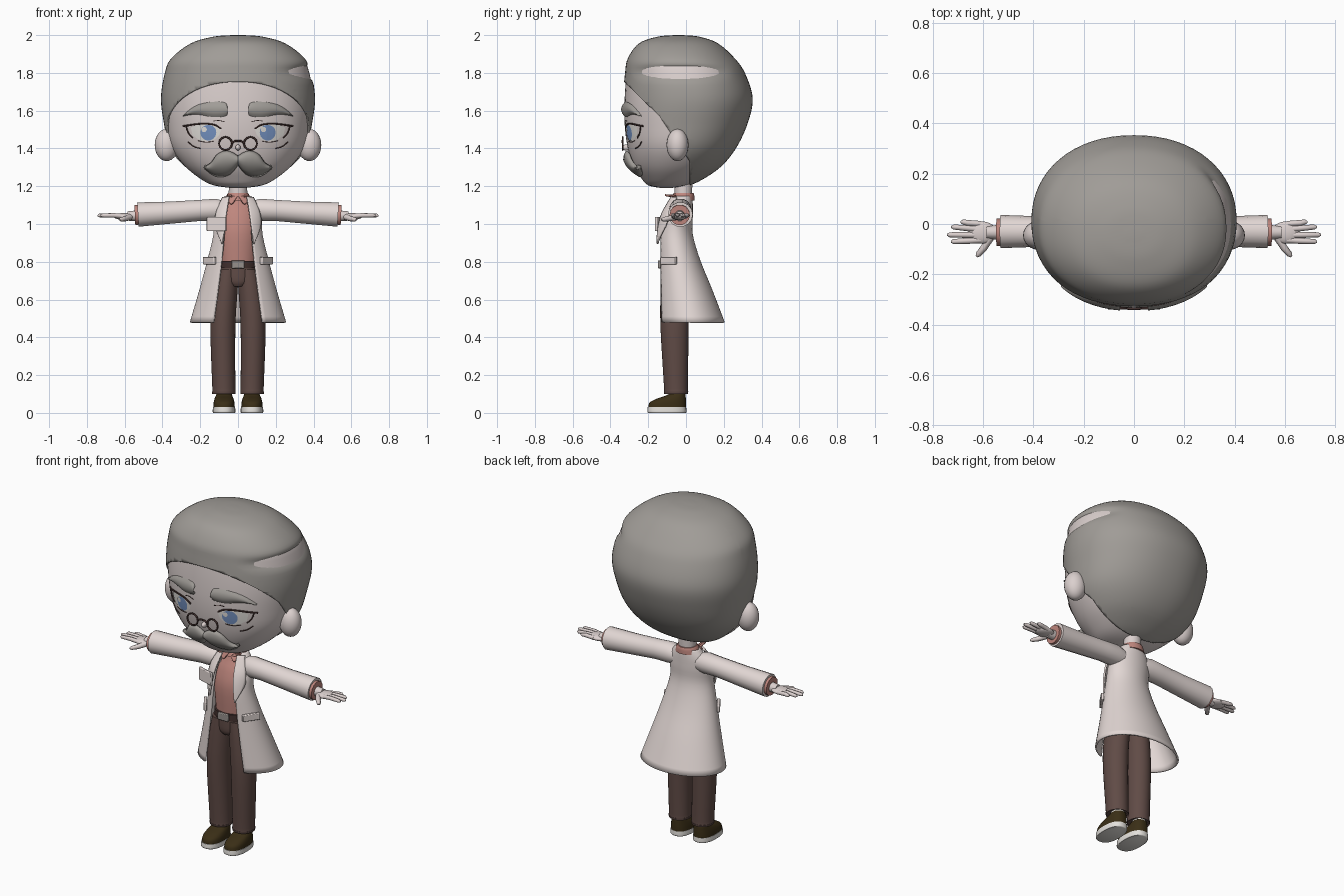
import bpy, bmesh, math
from mathutils import Vector
from mathutils.bvhtree import BVHTree

cube = bpy.data.objects.get("Cube")
if cube:
    bpy.data.objects.remove(cube, do_unlink=True)


def material(name, rgb):
    lin = [(c / 255 / 12.92 if c < 11 else ((c / 255 + 0.055) / 1.055) ** 2.4) for c in rgb] + [1]
    m = bpy.data.materials.new(name)
    m.use_nodes = True
    m.diffuse_color = lin
    bsdf = next(n for n in m.node_tree.nodes if n.type == "BSDF_PRINCIPLED")
    bsdf.inputs["Base Color"].default_value = lin
    return m


SKIN = material("pale skin", (219, 208, 206))
COAT = material("coat white", (226, 215, 212))
HAIR = material("grey hair", (160, 156, 151))
SHIRT = material("salmon shirt", (190, 134, 125))
PANTS = material("brown trousers", (96, 75, 70))
SHOE = material("dark olive leather", (58, 46, 22))
WHITE = material("off white", (228, 225, 220))
BLUE = material("eye blue", (118, 148, 196))
LINE = material("dark brown line", (66, 48, 46))
METAL = material("buckle grey", (150, 144, 140))


def finish(ob, mat, angle=40):
    if not ob.data.materials:
        ob.data.materials.append(mat)
    bpy.ops.object.select_all(action="DESELECT")
    ob.select_set(True)
    bpy.context.view_layer.objects.active = ob
    bpy.ops.object.shade_smooth_by_angle(angle=math.radians(angle))
    return ob


def make(name, mat, verts, faces, angle=40):
    me = bpy.data.meshes.new(name)
    me.from_pydata(verts, [], faces)
    ob = bpy.data.objects.new(name, me)
    bpy.context.collection.objects.link(ob)
    return finish(ob, mat, angle)


def smooth(rows, n):
    """Catmull-Rom interpolation of a list of tuples."""
    out, p = [], [rows[0]] + list(rows) + [rows[-1]]
    for i in range(1, len(p) - 2):
        for k in range(n):
            t = k / n
            out.append(tuple(b + 0.5 * t * (c - a + t * (2 * a - 5 * b + 4 * c - d + t * (3 * (b - c) + d - a)))
                             for a, b, c, d in zip(*p[i - 1:i + 3])))
    return out + [tuple(rows[-1])]


def rings(rows, seg=32, steps=4, power=2, cx=0, gap=False, cap=True):
    """Stacked ovals: rows of (z, front y, back y, half width, x shift or front gap)."""
    verts, faces = [], []
    rows = smooth(rows, steps)
    n = seg + 1 if gap else seg
    for z, y0, y1, rx, extra in rows:
        t0 = math.asin(min(0.95, extra / rx)) if gap else 0
        for k in range(n):
            t = t0 + (2 * math.pi - 2 * t0) * k / seg
            s, c = math.sin(t), -math.cos(t)
            verts.append((cx + (0 if gap else extra) + rx * math.copysign(abs(s) ** (2 / power), s),
                          (y0 + y1) / 2 + (y1 - y0) / 2 * math.copysign(abs(c) ** (2 / power), c), z))
    for j in range(len(rows) - 1):
        for k in range(seg):
            a, b = j * n + k, j * n + (k + 1) % n
            faces.append((a, b, b + n, a + n))
    if cap and not gap:
        faces += [tuple(reversed(range(n))), tuple(range(len(verts) - n, len(verts)))]
    return verts, faces


def loft(name, mat, rows, **kw):
    return make(name, mat, *rings([tuple(r) + (0,) * (5 - len(r)) for r in rows], **kw))


def tube(name, mat, pts, radii, cyclic=False, res=3):
    cu = bpy.data.curves.new(name, "CURVE")
    cu.dimensions, cu.bevel_depth, cu.bevel_resolution, cu.use_fill_caps = "3D", 1, res, True
    sp = cu.splines.new("POLY")
    sp.points.add(len(pts) - 1)
    for i, p in enumerate(pts):
        sp.points[i].co = (*p, 1)
        sp.points[i].radius = radii[i] if isinstance(radii, (list, tuple)) else radii
    sp.use_cyclic_u = cyclic
    ob = bpy.data.objects.new(name, cu)
    bpy.context.collection.objects.link(ob)
    bpy.ops.object.select_all(action="DESELECT")
    ob.select_set(True)
    bpy.context.view_layer.objects.active = ob
    bpy.ops.object.convert(target="MESH")
    return finish(bpy.context.view_layer.objects.active, mat, 50)


def ball(name, mat, loc, scale):
    bpy.ops.mesh.primitive_uv_sphere_add(segments=24, ring_count=14, location=loc)
    ob = bpy.context.object
    ob.name, ob.scale = name, scale
    return finish(ob, mat)


def box(name, mat, loc, size, rot=(0, 0, 0), bevel=0.004):
    bpy.ops.mesh.primitive_cube_add(size=1, location=loc, rotation=rot)
    ob = bpy.context.object
    ob.name, ob.scale = name, size
    bpy.ops.object.transform_apply(location=False, rotation=False, scale=True)
    mod = ob.modifiers.new("soft edge", "BEVEL")
    mod.width, mod.segments = bevel, 2
    return finish(ob, mat)


def project(tree, x, z, off):
    hit = tree.ray_cast(Vector((x, -2, z)), Vector((0, 1, 0)))[0]
    return (x, (hit.y if hit else -0.1) - off, z)


def patch(name, mat, tree, top, bottom, off, bulge=0, thick=0, m=6):
    """Strip between two outlines, draped over a surface seen from the front."""
    up, lo = smooth(top, 5), smooth(bottom, 5)
    verts, faces = [], []
    for a, b in zip(up, lo):
        for j in range(m + 1):
            v = j / m
            verts.append(project(tree, a[0] + (b[0] - a[0]) * v, a[1] + (b[1] - a[1]) * v,
                                 off + bulge * math.sin(math.pi * v) ** 0.7))
    for i in range(len(up) - 1):
        for j in range(m):
            k = i * (m + 1) + j
            faces.append((k, k + 1, k + m + 2, k + m + 1))
    if up[-1][0] < up[0][0]:
        faces = [f[::-1] for f in faces]
    ob = make(name, mat, verts, faces)
    if thick:
        mod = ob.modifiers.new("thickness", "SOLIDIFY")
        mod.thickness, mod.offset = thick, -1
    return ob


# Head
head_rows = [(1.19, -.13, -.08, .03), (1.205, -.2, 0, .13), (1.24, -.235, .08, .2), (1.31, -.28, .18, .285),
             (1.41, -.31, .26, .355), (1.53, -.325, .32, .385), (1.66, -.325, .345, .4), (1.79, -.315, .305, .38),
             (1.87, -.3, .25, .345), (1.95, -.24, .16, .24), (1.985, -.14, .06, .12), (1.993, -.05, -.03, .02)]
head = loft("head", SKIN, head_rows, seg=64, power=2.15)
face = BVHTree.FromPolygons([v.co for v in head.data.vertices], [tuple(p.vertices) for p in head.data.polygons])

# Hair shell, cut along the hairline, with a side parting
hair = loft("hair", HAIR, [(z + (.007 if z > 1.5 else -.004), a - .008, b + .008, r + .008) for z, a, b, r in head_rows],
            seg=64, power=2.15, steps=6)
line = [(-.36, 1.785), (-.14, 1.57), (.02, 1.33), (.021, 1.1)]
bm = bmesh.new()
bm.from_mesh(hair.data)
for (ya, za), (yb, zb) in zip(line, line[1:]):
    bmesh.ops.bisect_plane(bm, geom=bm.verts[:] + bm.edges[:] + bm.faces[:], plane_co=(0, ya, za),
                           plane_no=(0, za - zb, yb - ya))


def below_hairline(c):
    for (ya, za), (yb, zb) in zip(line, line[1:]):
        if ya <= c.y < yb:
            return c.z < za + (zb - za) * (c.y - ya) / (yb - ya)
    return False


bmesh.ops.delete(bm, geom=[f for f in bm.faces if below_hairline(f.calc_center_median())], context="FACES")
for v in bm.verts:
    if v.co.x > .2:
        fade = max(0, 1 - ((v.co.y + .03) / .27) ** 2)
        v.co.x -= .035 * fade * math.exp(-((v.co.z - 1.805) / .03) ** 2)
bm.to_mesh(hair.data)
bm.free()
finish(hair, HAIR)
mod = hair.modifiers.new("thickness", "SOLIDIFY")
mod.thickness, mod.offset = .012, -1

# Paired face parts
for s, side in ((1, "left"), (-1, "right")):
    def flip(pts):
        return [(s * x, z) for x, z in pts]

    def stroke(name, pts, r=.004):
        tube(f"{side}_{name}", LINE, [project(face, x, z, .003) for x, z in smooth(flip(pts), 4)], r, res=1)

    ball(f"{side}_ear", SKIN, (s * .378, -.045, 1.418), (.063, .058, .085))
    patch(f"{side}_eyebrow", HAIR, face, flip([(.055, 1.62), (.07, 1.643), (.13, 1.647), (.2, 1.635), (.25, 1.61), (.29, 1.575)]),
          flip([(.055, 1.59), (.065, 1.572), (.13, 1.566), (.2, 1.578), (.25, 1.578), (.29, 1.57)]), .004, .016)
    patch(f"{side}_eye_white", WHITE, face, flip([(.09, 1.5), (.13, 1.525), (.2, 1.528), (.25, 1.51)]),
          flip([(.1, 1.47), (.13, 1.445), (.19, 1.44), (.24, 1.47)]), .003)
    oval = [(math.cos(t), math.sin(t)) for t in (math.pi * k / 8 for k in range(9))]
    patch(f"{side}_iris", BLUE, face, [(s * (.157 + .042 * c), 1.486 + .038 * h) for c, h in oval[::-1]],
          [(s * (.157 + .042 * c), 1.486 - .044 * h) for c, h in oval[::-1]], .006)
    gx = s * .157 - .022
    patch(f"{side}_eye_glint", WHITE, face, [(gx - .014 * c, 1.5 + .014 * h) for c, h in oval],
          [(gx - .014 * c, 1.5 - .014 * h) for c, h in oval], .009)
    stroke("upper_lash", [(.09, 1.505), (.13, 1.526), (.2, 1.53), (.29, 1.518)], .005)
    stroke("eyelid_crease", [(.07, 1.54), (.1, 1.548), (.13, 1.545)], .002)
    stroke("outer_lash", [(.275, 1.515), (.262, 1.48), (.24, 1.455)])
    stroke("lower_lash", [(.13, 1.437), (.17, 1.433), (.21, 1.44)], .002)
    stroke("cheek_line", [(.2, 1.4), (.235, 1.41), (.265, 1.435)], .003)
    patch(f"{side}_moustache", HAIR, face, flip([(0, 1.362), (.03, 1.38), (.065, 1.388), (.11, 1.37), (.145, 1.325), (.182, 1.302)]),
          flip([(0, 1.31), (.03, 1.272), (.065, 1.252), (.11, 1.25), (.145, 1.265), (.182, 1.296)]), .016, .026, .018)
    ring = [2 * math.pi * k / 24 for k in range(24)]
    tube(f"{side}_lens_rim", LINE, [(s * .066 + .034 * math.cos(t), -.335, 1.426 + .034 * math.sin(t)) for t in ring],
         .005, cyclic=True, res=2)
tube("glasses_bridge", LINE, [(-.033, -.335, 1.428), (-.015, -.337, 1.44), (.015, -.337, 1.44), (.033, -.335, 1.428)], .005)
ball("nose", SKIN, (0, -.315, 1.405), (.014, .024, .016))

# Neck, shirt, collar
loft("neck", SKIN, [(1.1, -.06, .03, .05), (1.25, -.06, .035, .048)])
loft("shirt", SHIRT, [(.77, -.125, .03, .095), (.945, -.132, .022, .105), (1.04, -.11, .022, .1), (1.1, -.08, .025, .085),
                      (1.14, -.062, .028, .06)])
loft("collar_band", SHIRT, [(1.125, -.085, .045, .072), (1.15, -.072, .044, .062), (1.163, -.066, .04, .054)])

# Coat, open down the front
coat_rows = [(.48, -.155, .205, .255, .13), (.65, -.155, .14, .205, .107), (.81, -.152, .075, .162, .087),
             (.945, -.15, .036, .13, .075), (1.04, -.125, .036, .127, .07), (1.1, -.092, .036, .108, .062),
             (1.148, -.065, .034, .07, .05)]
coat = make("coat", COAT, *rings(coat_rows, seg=56, gap=True))
mod = coat.modifiers.new("thickness", "SOLIDIFY")
mod.thickness, mod.offset = .01, -1
body = BVHTree.FromPolygons(*rings([r[:4] + (0,) for r in coat_rows], seg=64))
box("breast_pocket", COAT, (-.113, -.143, 1.0), (.108, .014, .076), (0, 0, -.3))

for s, side in ((1, "left"), (-1, "right")):
    # Lapels, collar points, pockets
    patch(f"{side}_lapel", COAT, body, [(s * x, z) for x, z in [(.045, 1.14), (.055, 1.08), (.066, 1.0), (.078, .9)]],
          [(s * x, z) for x, z in [(.078, 1.135), (.11, 1.06), (.115, .99), (.082, .895)]][:4], .012, thick=.01)
    patch(f"{side}_collar_point", SHIRT, body, [(s * x, z) for x, z in [(.004, 1.145), (.03, 1.148), (.06, 1.148)]],
          [(s * x, z) for x, z in [(.008, 1.14), (.035, 1.108), (.062, 1.13)]], .012, thick=.01)
    box(f"{side}_pocket_flap", COAT, (s * .151, -.092, .806), (.018, .1, .04), (0, 0, -s * .6))

    # Arms
    tube(f"{side}_sleeve", COAT, [(s * x, -.03, z) for x, z in ((.06, 1.07), (.12, 1.075), (.2, 1.072), (.36, 1.06), (.53, 1.05))],
         [.05, .06, .057, .06, .066], res=5)
    tube(f"{side}_cuff", SHIRT, [(s * .5, -.033, 1.05), (s * .546, -.033, 1.048)], .054, res=5)
    tube(f"{side}_wrist", SKIN, [(s * .52, -.033, 1.045), (s * .585, -.033, 1.042)], [.03, .026])
    ball(f"{side}_palm", SKIN, (s * .603, -.034, 1.04), (.056, .044, .018))
    for finger, y0, x1, y1 in (("little", .0, .69, .008), ("ring", -.022, .727, -.012),
                               ("middle", -.044, .743, -.043), ("index", -.064, .728, -.07)):
        tube(f"{side}_{finger}_finger", SKIN, [(s * .61, y0, 1.041), (s * .66, (y0 + y1) / 2, 1.046),
             (s * (x1 - .01), y1, 1.045), (s * x1, y1, 1.044)], [.012, .012, .01, .004], res=2)
    tube(f"{side}_thumb", SKIN, [(s * .572, -.055, 1.036), (s * .597, -.095, 1.028), (s * .62, -.122, 1.024),
                                 (s * .626, -.13, 1.023)], [.016, .014, .011, .004], res=2)

    # Legs and shoes
    loft(f"{side}_trouser_leg", PANTS, [(.112, -.117, .012, .063, s * .075), (.13, -.116, .01, .061, s * .075),
         (.45, -.135, .014, .066, s * .08), (.64, -.135, .018, .064, s * .067), (.76, -.13, .02, .058, s * .052)])
    loft(f"{side}_sock", WHITE, [(.06, -.105, -.01, .041), (.1, -.09, -.008, .037), (.14, -.085, -.01, .036)], cx=s * .075)
    loft(f"{side}_sole", WHITE, [(0, -.2, -.002, .057), (.006, -.205, .002, .06), (.03, -.203, .001, .059)],
         cx=s * .074, power=2.4)
    loft(f"{side}_shoe", SHOE, [(.03, -.2, 0, .057), (.055, -.192, 0, .055), (.075, -.155, -.001, .05),
                                (.09, -.11, -.002, .044), (.102, -.088, -.004, .04)], cx=s * .074, power=2.4)

# Hips, belt, buckle
loft("trouser_hips", PANTS, [(.67, -.12, .015, .05), (.7, -.132, .022, .09), (.78, -.132, .03, .1)])
loft("belt", LINE, [(.768, -.139, .034, .104), (.805, -.138, .034, .104)], steps=1)
box("belt_buckle", METAL, (0, -.141, .786), (.07, .014, .042))
